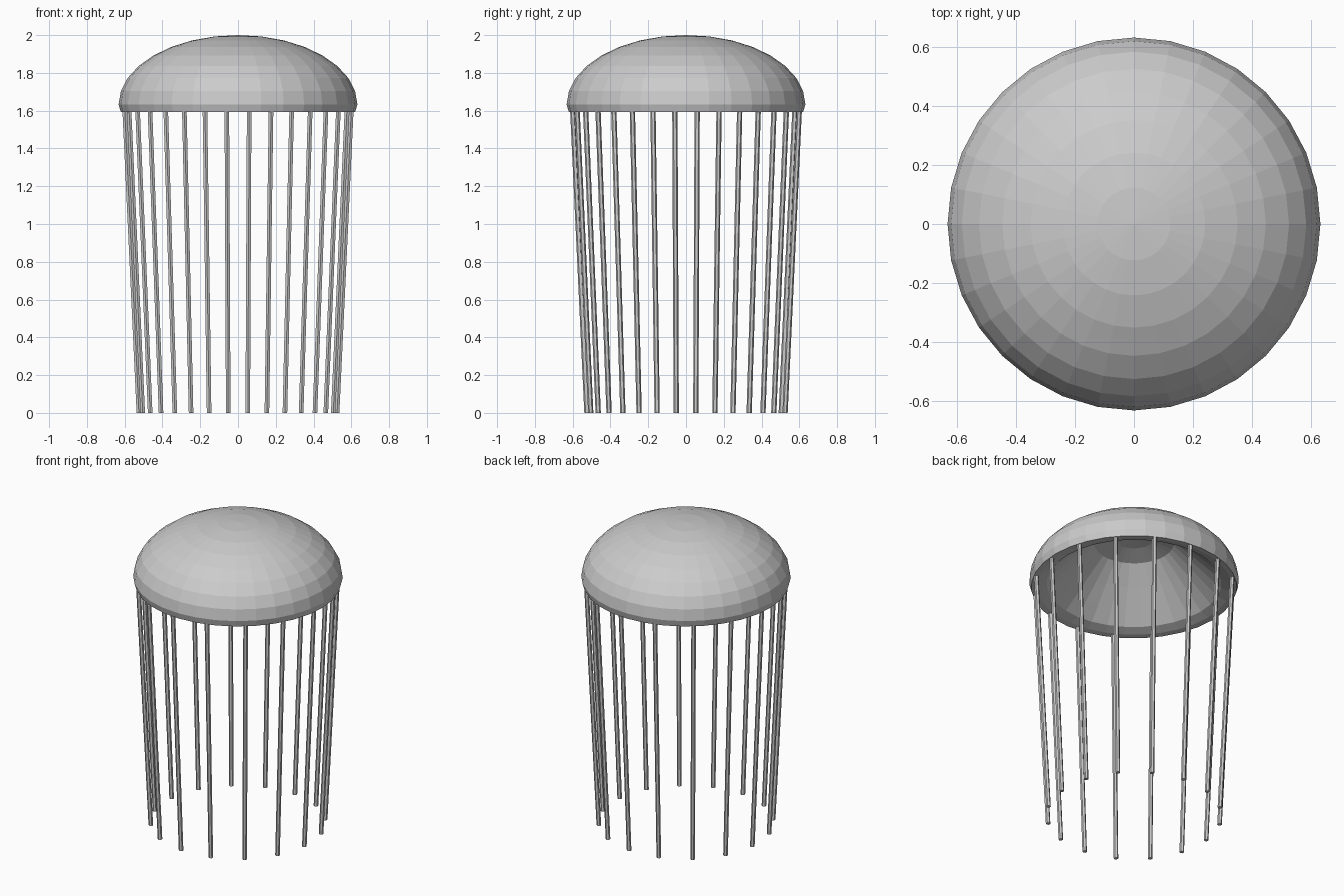
import bpy, bmesh, math
from mathutils import Vector

if "Cube" in bpy.data.objects:
    bpy.data.objects.remove(bpy.data.objects["Cube"])

SEGS = 32
STEP = math.radians(11.25)


def lathe(name, profile, segs):
    """Spin an (r, z) profile that starts and ends on the axis."""
    bm = bmesh.new()
    rings = []
    for r, z in profile:
        if r < 1e-6:
            rings.append([bm.verts.new((0, 0, z))])
        else:
            rings.append([bm.verts.new((r * math.cos(2 * math.pi * i / segs),
                                        r * math.sin(2 * math.pi * i / segs), z))
                          for i in range(segs)])
    for a, b in zip(rings, rings[1:]):
        for i in range(segs):
            j = (i + 1) % segs
            if len(a) == 1:
                bm.faces.new((a[0], b[i], b[j]))
            elif len(b) == 1:
                bm.faces.new((a[i], b[0], a[j]))
            else:
                bm.faces.new((a[i], b[i], b[j], a[j]))
    bmesh.ops.recalc_face_normals(bm, faces=bm.faces)
    mesh = bpy.data.meshes.new(name)
    bm.to_mesh(mesh)
    bm.free()
    obj = bpy.data.objects.new(name, mesh)
    bpy.context.collection.objects.link(obj)
    return obj


def rod(name, start, end, radius, sides):
    """Straight rod with level ends between two points."""
    bm = bmesh.new()
    bmesh.ops.create_cone(bm, cap_ends=True, segments=sides,
                          radius1=radius, radius2=radius, depth=1)
    for v in bm.verts:
        t = v.co.z + 0.5
        v.co = Vector((v.co.x, v.co.y, 0)) + start.lerp(end, t)
    mesh = bpy.data.meshes.new(name)
    bm.to_mesh(mesh)
    bm.free()
    obj = bpy.data.objects.new(name, mesh)
    bpy.context.collection.objects.link(obj)
    return obj


# Bell: flattened half sphere outside, turned-in lip, conical hollow inside
outer = [(0.632 * math.sin(k * STEP), 1.633 + 0.367 * math.cos(k * STEP)) for k in range(9)]
lip = [(0.62, 1.592), (0.585, 1.597), (0.527, 1.617)]
hollow = [(0.445, 1.697), (0.35, 1.79), (0.24, 1.895), (0.12, 1.93), (0, 1.94)]
lathe("bell", outer + lip + hollow, SEGS)

# Tentacles: sixteen thin rods leaning slightly inwards towards the bottom
for i in range(16):
    a = math.radians(22.5 * i - 5.625)
    d = Vector((math.cos(a), math.sin(a), 0))
    rod(f"tentacle_{i + 1}", d * 0.527, d * 0.603 + Vector((0, 0, 1.61)), 0.014, 6)
